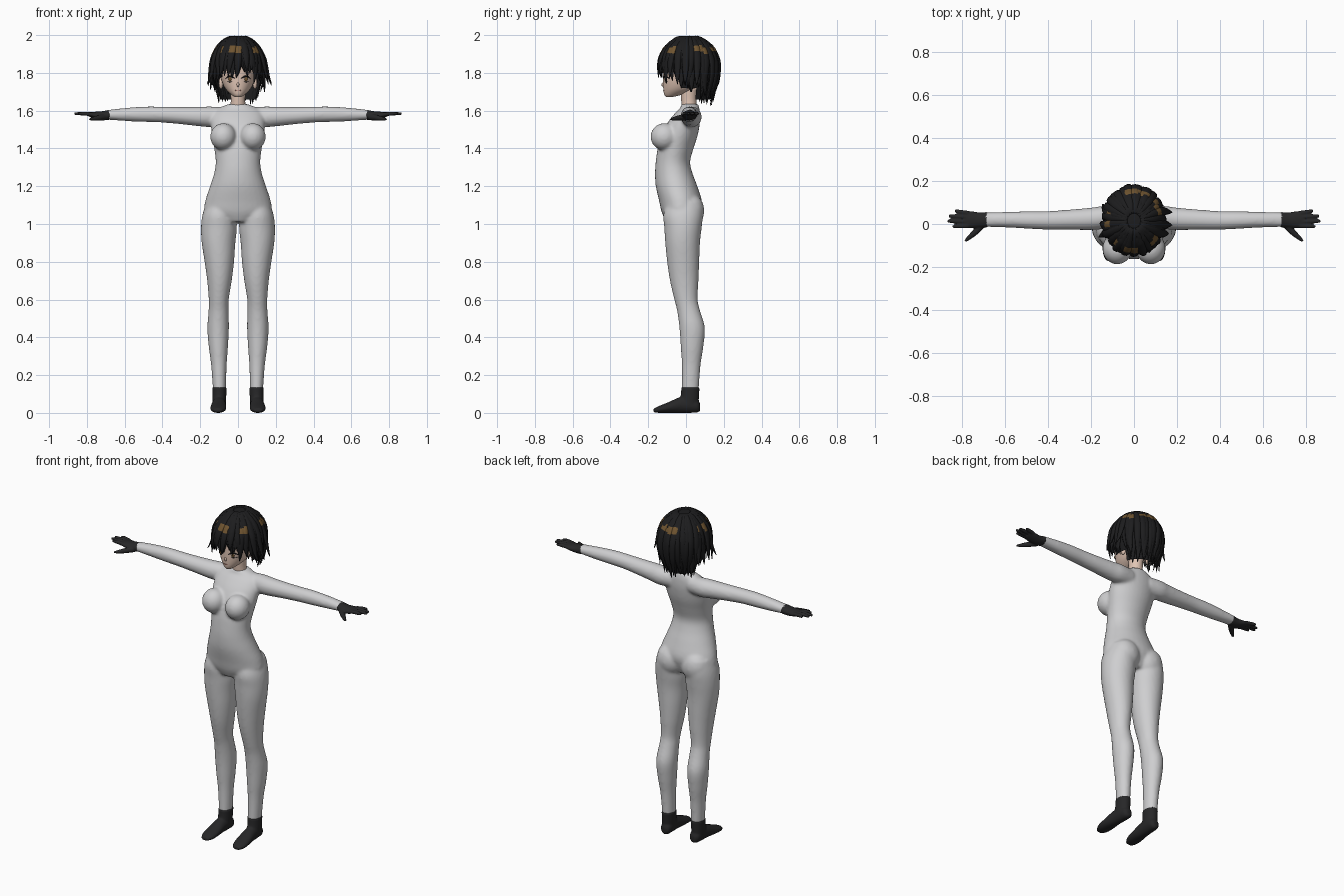
import bpy, bmesh, math, random
from mathutils import Vector, Matrix

random.seed(4)
cube = bpy.data.objects.get("Cube")
if cube:
    bpy.data.objects.remove(cube, do_unlink=True)

def material(name, *rgb):
    m = bpy.data.materials.new(name)
    m.use_nodes = True
    m.diffuse_color = (*rgb, 1)
    m.node_tree.nodes["Principled BSDF"].inputs["Base Color"].default_value = (*rgb, 1)
    return m

SUIT = material("suit grey", 0.62, 0.62, 0.63)
BLACK = material("glove black", 0.02, 0.02, 0.021)
HAIR = material("hair black", 0.012, 0.012, 0.013)
SHINE = material("hair brown shine", 0.16, 0.09, 0.03)
SKIN = material("skin", 0.75, 0.56, 0.46)
LIP = material("lip", 0.45, 0.18, 0.15)

def refine(rows, n=4):
    """Smooth curve through rows of numbers."""
    out = []
    for i in range(len(rows) - 1):
        quad = [rows[max(i - 1, 0)], rows[i], rows[i + 1], rows[min(i + 2, len(rows) - 1)]]
        for k in range(n):
            t = k / n
            out.append([0.5 * (2 * b + (c - a) * t + (2 * a - 5 * b + 4 * c - d) * t ** 2
                               + (3 * b - a - 3 * c + d) * t ** 3) for a, b, c, d in zip(*quad)])
    return out + [list(rows[-1])]

def loft(bm, rings, n=24):
    """Skin a closed tube over elliptical rings (centre, axis u, axis v)."""
    turns = [math.tau * i / n for i in range(n)]
    loops = [[bm.verts.new(Vector(c) + Vector(u) * math.cos(t) + Vector(v) * math.sin(t)) for t in turns]
             for c, u, v in rings]
    faces = [bm.faces.new((a[i - 1], a[i], b[i], b[i - 1])) for a, b in zip(loops, loops[1:]) for i in range(n)]
    return faces + [bm.faces.new(loops[0][::-1]), bm.faces.new(loops[-1])]

def column(bm, rows, n=32):
    """Upright loft from rows of (z, centre x, half width, front y, back y)."""
    loft(bm, [((x, (f + b) / 2, z), (w, 0, 0), (0, (b - f) / 2, 0)) for z, x, w, f, b in refine(rows)], n)

def sleeve(bm, rows):
    """Sideways loft from rows of (x, y, z, half depth, half height)."""
    loft(bm, [((x, y, z), (0, ry, 0), (0, 0, rz)) for x, y, z, ry, rz in refine(rows)])

def rod(bm, rows, n=10):
    """Round tube from rows of (x, y, z, radius)."""
    rows, rings = refine(rows), []
    for i, (x, y, z, r) in enumerate(rows):
        d = Vector(rows[min(i + 1, len(rows) - 1)][:3]) - Vector(rows[max(i - 1, 0)][:3])
        u = d.cross(Vector((0, 0, 1))).normalized()
        rings.append(((x, y, z), u * r, u.cross(d).normalized() * r))
    loft(bm, rings, n)

def ball(bm, centre, radii):
    bmesh.ops.create_uvsphere(bm, u_segments=24, v_segments=16, radius=1,
                              matrix=Matrix.Translation(centre) @ Matrix.Diagonal((*radii, 1)))

def mirror(bm):
    for v in bmesh.ops.duplicate(bm, geom=bm.verts[:] + bm.edges[:] + bm.faces[:])["geom"]:
        if isinstance(v, bmesh.types.BMVert):
            v.co.x *= -1

def finish(bm, name, mats, voxel=0, smooth=0):
    bmesh.ops.recalc_face_normals(bm, faces=bm.faces[:])
    for f in bm.faces:
        f.smooth = True
    mesh = bpy.data.meshes.new(name)
    bm.to_mesh(mesh)
    bm.free()
    for m in mats:
        mesh.materials.append(m)
    ob = bpy.data.objects.new(name, mesh)
    bpy.context.collection.objects.link(ob)
    if voxel:
        mod = ob.modifiers.new("fuse", 'REMESH')
        mod.mode, mod.voxel_size, mod.use_smooth_shade = 'VOXEL', voxel, True
        mod = ob.modifiers.new("soften", 'SMOOTH')
        mod.factor, mod.iterations = 0.5, smooth

# Body suit: legs, arms, chest and seat mirrored, then fused with the torso
bm = bmesh.new()
column(bm, [(1.12, .095, .07, -.10, .085), (1.05, .1, .088, -.12, .09), (.98, .101, .095, -.115, .083),
            (.9, .103, .089, -.11, .074), (.8, .099, .078, -.10, .07), (.7, .098, .065, -.085, .066),
            (.6, .102, .053, -.062, .062), (.54, .103, .053, -.047, .075), (.45, .105, .057, -.035, .1),
            (.35, .104, .051, -.028, .092), (.25, .101, .041, -.022, .077), (.11, .098, .034, -.022, .067)])
sleeve(bm, [(.06, .03, 1.567, .045, .05), (.14, .03, 1.567, .053, .055), (.2, .024, 1.569, .052, .052),
            (.3, .02, 1.574, .047, .046), (.4, .017, 1.579, .043, .042), (.48, .018, 1.581, .041, .041),
            (.58, .02, 1.58, .037, .036), (.7, .02, 1.578, .034, .025)])
ball(bm, (.078, -.115, 1.462), (.069, .073, .072))
ball(bm, (.082, .025, 1.07), (.085, .072, .09))
mirror(bm)
column(bm, [(1.01, 0, .09, -.105, .05), (1.06, 0, .172, -.128, .072), (1.12, 0, .174, -.142, .084),
            (1.2, 0, .148, -.16, .06), (1.27, 0, .126, -.164, .034), (1.33, 0, .118, -.16, .022),
            (1.4, 0, .126, -.15, .04), (1.47, 0, .138, -.13, .062), (1.54, 0, .143, -.095, .074),
            (1.59, 0, .13, -.055, .074), (1.615, 0, .1, -.03, .07), (1.635, 0, .05, -.025, .066)])
finish(bm, "body_suit", [SUIT], .008, 8)

# Gloves: palm, four fingers and thumb
bm = bmesh.new()
sleeve(bm, [(.68, .02, 1.578, .036, .027), (.72, .018, 1.573, .036, .024),
            (.76, .02, 1.576, .04, .018), (.79, .021, 1.58, .037, .011)])
for i, tip in enumerate((.845, .868, .862, .835)):
    y = -.009 + .02 * i
    rod(bm, [(.77, y, 1.58, .011), (.81, y * 1.1, 1.584, .0105), (tip - .008, y * 1.2, 1.584, .008),
             (tip, y * 1.2, 1.584, .004)])
rod(bm, [(.705, -.002, 1.566, .018), (.735, -.035, 1.562, .015), (.765, -.062, 1.557, .011),
         (.785, -.08, 1.555, .006)])
mirror(bm)
finish(bm, "gloves", [BLACK], .0045, 2)

# Socks: ankle and foot
bm = bmesh.new()
column(bm, [(.137, .098, .038, -.025, .072), (.09, .099, .037, -.028, .069), (.04, .1, .035, -.04, .066)])
foot = [(.075, .03, .014, .018), (.06, .036, .03, .034), (.02, .042, .035, .042), (-.03, .042, .037, .042),
        (-.09, .029, .042, .029), (-.14, .019, .039, .019), (-.172, .013, .022, .01)]
loft(bm, [((.1 - y * .04, y, z), (w, 0, 0), (0, 0, h)) for y, z, w, h in refine(foot)])
mirror(bm)
finish(bm, "socks", [BLACK], .006, 2)

# Neck, and head with nose and ears
bm = bmesh.new()
column(bm, [(1.6, 0, .045, -.02, .062), (1.65, 0, .038, -.025, .055), (1.72, 0, .042, -.03, .06)])
finish(bm, "neck", [SKIN])
head = [(1.672, 0, .015, -.105, -.075), (1.685, 0, .036, -.115, -.02), (1.715, 0, .066, -.12, .05),
        (1.76, 0, .087, -.122, .09), (1.82, 0, .1, -.122, .12), (1.88, 0, .1, -.115, .12),
        (1.93, 0, .08, -.09, .1), (1.965, 0, .04, -.04, .06)]
bm = bmesh.new()
column(bm, head, 40)
ball(bm, (0, -.119, 1.738), (.007, .011, .012))
for s in (1, -1):
    ball(bm, (s * .09, .015, 1.745), (.012, .018, .03))
finish(bm, "head", [SKIN])

def face_y(x, z):
    _, _, w, f, b = min(refine(head), key=lambda r: abs(r[0] - z))
    return (f + b) / 2 - (b - f) / 2 * math.sqrt(max(0, 1 - (x / w) ** 2))

def stroke(bm, x0, x1, z, bow, r):
    """Thin line drawn on the face."""
    rows = []
    for i in range(7):
        arch = math.sin(math.pi * i / 6)
        x, zz = x0 + (x1 - x0) * i / 6, z + bow * arch
        rows.append((x, face_y(x, zz), zz, r * (0.4 + 0.6 * arch)))
    rod(bm, rows, 8)

# Face details
bm = bmesh.new()
stroke(bm, .018, .066, 1.77, .012, .0045)
stroke(bm, .03, .06, 1.755, -.003, .002)
mirror(bm)
finish(bm, "eyelashes", [HAIR])
bm = bmesh.new()
ball(bm, (.042, face_y(.042, 1.767), 1.767), (.01, .004, .011))
mirror(bm)
finish(bm, "irises", [SHINE])
bm = bmesh.new()
stroke(bm, -.016, .016, 1.708, -.003, .0022)
finish(bm, "mouth", [LIP])

# Hair cap, open over the face; outline rows are height and share of full width
OUTLINE = refine([(1.992, .04), (1.985, .36), (1.945, .74), (1.89, .97), (1.83, 1.04),
                  (1.76, .99), (1.69, .84), (1.6, .7)], 12)
bm = bmesh.new()
loft(bm, [((0, .015, z), (.125 * k, 0, 0), (0, .143 * k, 0)) for z, k in OUTLINE], 40)
centres = [(f, f.calc_center_median()) for f in bm.faces]
cut = [f for f, c in centres if c.z < 1.66 or (c.y < -.03 and c.z < 1.83) or (c.y < .05 and c.z < 1.72)]
bmesh.ops.delete(bm, geom=cut, context='FACES')
finish(bm, "hair_cap", [HAIR])

def lock(bm, angle, spread, width, flick, shine):
    """One tapered strand from the crown to its tip."""
    turn = abs(math.degrees(angle))
    end = next(z for limit, z in ((38, 1.79), (60, 1.75), (85, 1.715), (110, 1.70), (999, 1.645)) if turn <= limit)
    end += random.uniform(-.022, .022)
    drift, rings = random.uniform(-.18, .18), []
    for i in range(19):
        s = i / 18
        a = angle + drift * s * s
        z = 1.99 - (1.99 - end) * s ** 1.35 + flick * .04 * s ** 6
        k = min(OUTLINE, key=lambda r: abs(r[0] - z))[1]
        reach = k * (spread + flick * s ** 5)
        centre = (.137 * reach * math.sin(a), .015 - .155 * reach * math.cos(a), z)
        across = Vector((math.cos(a), math.sin(a), 0)) * width * min(1, .25 + k) * (1 - s ** 5 * .95)
        out = Vector((math.sin(a), -math.cos(a), max(0, 1 - k))).normalized()
        rings.append((centre, across, out * .011 * (1 - s ** 4 * .85)))
    for f in loft(bm, rings, 8):
        if shine and 1.908 < f.calc_center_median().z < 1.94:
            f.material_index = 1

# Hair strands in two layers, with flicked tips at the sides
bm = bmesh.new()
for count, spread, width in ((34, 1.0, .021), (30, .94, .024)):
    for i in range(count):
        angle = math.tau * (i + random.uniform(-.3, .3)) / count - math.pi
        side = 65 < abs(math.degrees(angle)) < 125
        flick = random.uniform(.2, .42) if side and i % 2 else random.uniform(-.02, .1)
        lock(bm, angle, spread + random.uniform(-.02, .02), width, flick,
             spread == 1.0 and random.random() < .4)
finish(bm, "hair_strands", [HAIR, SHINE])
